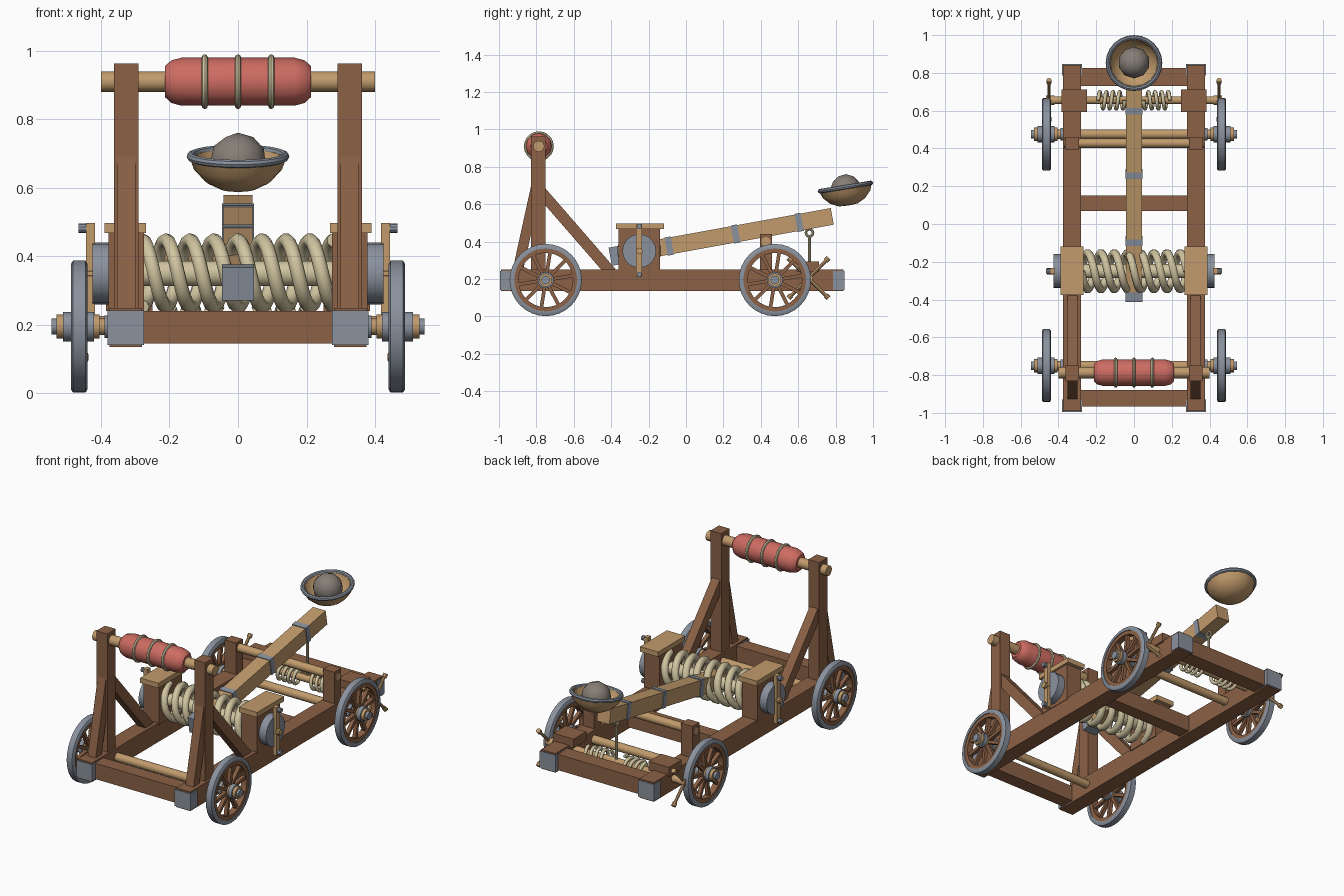
import bpy, bmesh, math
from mathutils import Vector, Matrix

if "Cube" in bpy.data.objects:
    bpy.data.objects.remove(bpy.data.objects["Cube"])


def mat(name, r, g, b):
    m = bpy.data.materials.new(name)
    m.diffuse_color = tuple(((c / 255 + 0.055) / 1.055) ** 2.4 for c in (r, g, b)) + (1,)
    m.use_nodes = True
    m.node_tree.nodes["Principled BSDF"].inputs["Base Color"].default_value = m.diffuse_color
    return m


BROWN = mat("brown wood", 139, 97, 70)
LIGHT = mat("light wood", 193, 155, 108)
IRON = mat("iron", 138, 146, 158)
RED = mat("red padding", 205, 108, 98)
ROPE = mat("rope", 208, 196, 160)
STONE = mat("stone", 134, 126, 118)


def finish(name, bm, m, smooth=False):
    bmesh.ops.recalc_face_normals(bm, faces=bm.faces)
    me = bpy.data.meshes.new(name)
    bm.to_mesh(me)
    bm.free()
    me.materials.append(m)
    if smooth:
        me.shade_smooth()
        me.set_sharp_from_angle(angle=math.radians(35))
    ob = bpy.data.objects.new(name, me)
    bpy.context.collection.objects.link(ob)
    return ob


def box(name, c, size, m, rot=0.0):
    bm = bmesh.new()
    bmesh.ops.create_cube(bm, size=1)
    bm.transform(Matrix.Translation(c) @ Matrix.Rotation(rot, 4, 'X') @ Matrix.Diagonal((*size, 1)))
    return finish(name, bm, m)


def span(name, x, y, z, m):
    """Box from (low, high) ranges."""
    r = (x, y, z)
    return box(name, [(a + b) / 2 for a, b in r], [abs(b - a) for a, b in r], m)


def beam(name, x, a, b, w, t, m):
    """Slanted beam in the side plane from a=(y,z) to b=(y,z)."""
    dy, dz = b[0] - a[0], b[1] - a[1]
    return box(name, (x, (a[0] + b[0]) / 2, (a[1] + b[1]) / 2),
               (w, math.hypot(dy, dz), t), m, math.atan2(dz, dy))


def lathe(name, prof, origin, axis, m, n=16, closed=False):
    """Spin (height, radius) points about an axis."""
    bm = bmesh.new()
    q = Vector((0, 0, 1)).rotation_difference(Vector(axis))
    rings = [[bm.verts.new(Vector(origin) + q @ Vector((r * math.cos(2 * math.pi * i / n),
              r * math.sin(2 * math.pi * i / n), h))) for i in range(n)] for h, r in prof]
    pairs = list(zip(rings, rings[1:])) + ([(rings[-1], rings[0])] if closed else [])
    for a, b in pairs:
        for i in range(n):
            j = (i + 1) % n
            bm.faces.new((a[i], a[j], b[j], b[i]))
    bmesh.ops.remove_doubles(bm, verts=bm.verts, dist=1e-5)
    return finish(name, bm, m, True)


def cyl(name, a, b, r, m, n=16):
    d = Vector(b) - Vector(a)
    L = d.length
    return lathe(name, [(0, 0), (0, r), (L, r), (L, 0)], a, d / L, m, n)


def torus(name, c, axis, R, r, m, n=24, k=8):
    prof = [(r * math.sin(2 * math.pi * i / k), R + r * math.cos(2 * math.pi * i / k)) for i in range(k)]
    return lathe(name, prof, c, axis, m, n, True)


def coil(name, x0, x1, y, z, R, r, turns, phase, m):
    """Rope helix along x."""
    cu = bpy.data.curves.new(name, 'CURVE')
    cu.dimensions = '3D'
    cu.bevel_depth, cu.bevel_resolution, cu.use_fill_caps = r, 2, True
    n = int(turns * 18)
    sp = cu.splines.new('POLY')
    sp.points.add(n)
    for i, p in enumerate(sp.points):
        t = phase + 2 * math.pi * turns * i / n
        p.co = (x0 + (x1 - x0) * i / n, y - R * math.sin(t), z + R * math.cos(t), 1)
    cu.materials.append(m)
    ob = bpy.data.objects.new(name, cu)
    bpy.context.collection.objects.link(ob)


X = (1, 0, 0)
# cross members of the chassis
for nm, y0, y1 in (("front", -0.965, -0.88), ("middle", 0.07, 0.15), ("rear", 0.73, 0.825)):
    span(nm + "_cross_beam", (-0.285, 0.285), (y0, y1), (0.145, 0.24), BROWN)

for s, side in ((-1, "left"), (1, "right")):
    # side rail with iron corner caps
    span(side + "_rail", (s * 0.28, s * 0.375), (-0.99, 0.843), (0.135, 0.25), BROWN)
    for nm, y0, y1 in (("front", -0.995, -0.93), ("rear", 0.785, 0.848)):
        span(f"{side}_{nm}_corner_cap", (s * 0.275, s * 0.381), (y0, y1), (0.142, 0.242), IRON)
    # upright and its two braces
    span(side + "_upright", (s * 0.29, s * 0.362), (-0.83, -0.75), (0.24, 0.963), BROWN)
    beam(side + "_rear_brace", s * 0.326, (-0.78, 0.672), (-0.40, 0.235), 0.054, 0.06, BROWN)
    beam(side + "_front_brace", s * 0.326, (-0.80, 0.70), (-0.905, 0.22), 0.054, 0.055, BROWN)
    # torsion housing, cap plank, disc and lever
    span(side + "_torsion_block", (s * 0.275, s * 0.378), (-0.36, -0.14), (0.24, 0.468), BROWN)
    span(side + "_torsion_cap", (s * 0.268, s * 0.39), (-0.375, -0.118), (0.468, 0.498), LIGHT)
    cyl(side + "_torsion_disc", (s * 0.375, -0.25, 0.35), (s * 0.425, -0.25, 0.35), 0.09, IRON, 20)
    cyl(side + "_lever_pin", (s * 0.42, -0.25, 0.35), (s * 0.46, -0.25, 0.35), 0.018, LIGHT, 10)
    span(side + "_lever", (s * 0.418, s * 0.443), (-0.266, -0.234), (0.21, 0.498), LIGHT)
    for z in (0.225, 0.482):
        cyl(side + "_lever_knob", (s * 0.43, -0.25, z), (s * 0.465, -0.25, z), 0.014, IRON, 10)
    # arm rest post, winch bearing
    span(side + "_rest_post", (s * 0.29, s * 0.365), (0.395, 0.46), (0.24, 0.44), BROWN)
    span(side + "_winch_bearing", (s * 0.25, s * 0.385), (0.592, 0.712), (0.24, 0.295), BROWN)
    # winch handles
    for k in range(4):
        a = math.pi / 4 + k * math.pi / 2
        d = Vector((0, math.cos(a), math.sin(a)))
        c = Vector((s * 0.45, 0.655, 0.205))
        cyl(side + "_winch_handle", c, c + d * 0.14, 0.009, LIGHT, 8)
        cyl(side + "_winch_handle_grip", c + d * 0.13, c + d * 0.152, 0.014, LIGHT, 8)
    cyl(side + "_winch_hub", (s * 0.42, 0.655, 0.205), (s * 0.465, 0.655, 0.205), 0.024, LIGHT, 12)
    coil(side + "_winch_rope", s * 0.05, s * 0.19, 0.655, 0.205, 0.045, 0.010, 4, 0, ROPE)
    # wheels
    for nm, y in (("front", -0.75), ("rear", 0.475)):
        p = f"{side}_{nm}_"
        c = (s * 0.4635, y, 0.195)
        lathe(p + "tire", [(-.0235, .168), (-.0235, .184), (-.018, .193), (.018, .193), (.0235, .184), (.0235, .168)],
              c, X, IRON, 32, True)
        lathe(p + "rim", [(-.019, .145), (-.019, .172), (.019, .172), (.019, .145)], c, X, BROWN, 32, True)
        for k in range(10):
            a = 2 * math.pi * (k + 0.25) / 10
            box(p + "spoke", (c[0], y + 0.09 * math.cos(a), 0.195 + 0.09 * math.sin(a)),
                (0.022, 0.125, 0.019), BROWN, a)
        for part, x0, x1, r, m in (("hub", .405, .53, .035, LIGHT), ("hub_outer_ring", .487, .511, .043, IRON),
                                   ("hub_inner_ring", .42, .44, .043, IRON), ("axle_collar", .376, .39, .033, IRON),
                                   ("axle_nut", .53, .545, .023, IRON)):
            cyl(p + part, (s * x0, y, 0.195), (s * x1, y, 0.195), r, m)

# axles, rest bar, top bar and winch drum
for nm, y, z, h, r in (("front_axle", -0.75, 0.195, 0.53, 0.025), ("rear_axle", 0.475, 0.195, 0.53, 0.025),
                       ("rest_bar", 0.428, 0.40, 0.37, 0.025), ("top_bar", -0.787, 0.91, 0.4, 0.03),
                       ("winch_drum", 0.655, 0.205, 0.43, 0.021)):
    cyl(nm, (-h, y, z), (h, y, z), r, LIGHT, 12)

# padded stop with rope lashings
lathe("stop_pad", [(-.213, 0), (-.213, .045), (-.195, .062), (-.165, .07), (.165, .07), (.195, .062), (.213, .045), (.213, 0)],
      (0, -0.787, 0.91), X, RED, 12)
for x in (-0.097, 0, 0.097):
    torus("pad_lashing", (x, -0.787, 0.91), X, 0.071, 0.009, ROPE, 20)

# torsion rope bundle
for k in range(2):
    coil("torsion_rope", -0.28, 0.28, -0.25, 0.35, 0.097, 0.021, 4, k * math.pi, ROPE)
cyl("torsion_core", (-0.28, -0.25, 0.35), (0.28, -0.25, 0.35), 0.037, ROPE)

# throwing arm with butt cap and bands
SL = 0.182
TILT = math.atan(SL)


def arm_z(y):
    return 0.393 + SL * y


beam("throwing_arm", 0, (-0.39, arm_z(-0.39)), (0.782, arm_z(0.782)), 0.084, 0.09, LIGHT)
beam("arm_butt_cap", 0, (-0.405, arm_z(-0.405)), (-0.355, arm_z(-0.355)), 0.092, 0.098, IRON)
for y in (-0.09, 0.265, 0.605):
    box("arm_band", (0, y, arm_z(y)), (0.092, 0.034, 0.098), IRON, TILT)

# bowl, rim and stone
up = (0, -math.sin(TILT * 0.9), math.cos(TILT * 0.9))
bc = (0, 0.852, 0.692)
lathe("bowl", [(-.1, 0), (-.097, .05), (-.075, .095), (-.04, .128), (0, .143), (0, .125), (-.04, .107), (-.07, .065), (-.08, 0)],
      bc, up, LIGHT, 16)
torus("bowl_rim", bc, up, 0.138, 0.012, IRON, 24)
bm = bmesh.new()
bmesh.ops.create_icosphere(bm, subdivisions=2, radius=0.084)
bm.transform(Matrix.Translation((0, 0.855, 0.677)))
finish("stone", bm, STONE, True)

# pull-down rope and ring under the arm
cyl("pull_rope", (0, 0.66, 0.22), (0, 0.66, 0.435), 0.008, ROPE, 8)
torus("pull_ring", (0, 0.66, 0.447), X, 0.019, 0.007, ROPE, 16)
